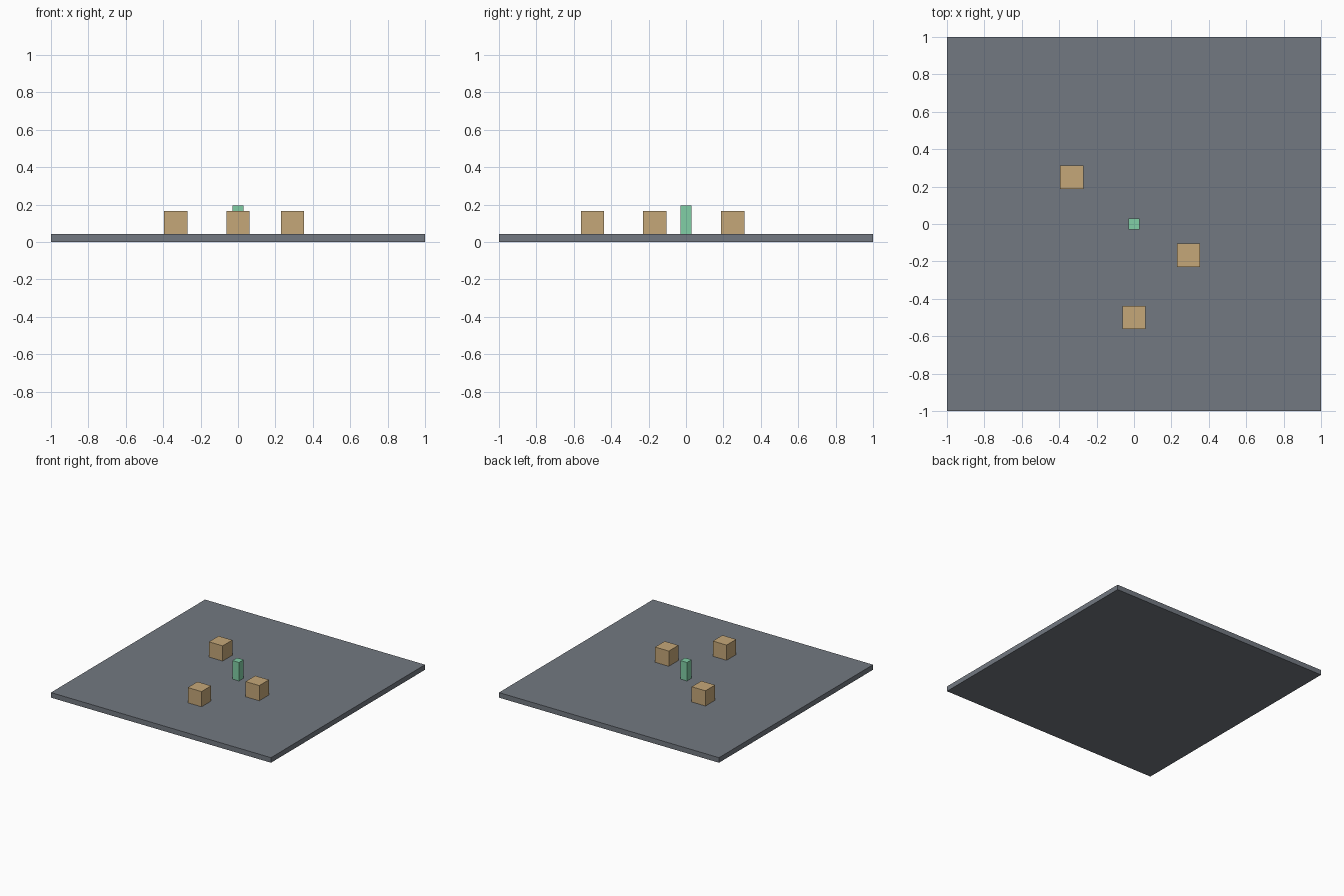
import bpy

if "Cube" in bpy.data.objects:
    bpy.data.objects.remove(bpy.data.objects["Cube"])

U = 1 / 24  # model grid: the floor is 48 x 48 x 1 of these


def material(name, rgb):
    m = bpy.data.materials.new(name)
    m.diffuse_color = (*rgb, 1)
    m.use_nodes = True
    m.node_tree.nodes["Principled BSDF"].inputs["Base Color"].default_value = m.diffuse_color
    return m


def box(name, x, y, base, size, mat):
    """Box standing on height base, centred on x, y."""
    sx, sy, sz = size
    bpy.ops.mesh.primitive_cube_add(size=1, location=(x, y, base + sz / 2))
    ob = bpy.context.object
    ob.name = name
    ob.scale = size
    bpy.ops.object.transform_apply(location=False, rotation=False, scale=True)
    ob.data.materials.append(mat)
    return ob


slate = material("slate", (0.17, 0.19, 0.22))
wood = material("wood", (0.56, 0.39, 0.19))
green = material("green", (0.22, 0.62, 0.38))

# Floor slab
box("floor", 0, 0, 0, (2, 2, U), slate)

# Crates scattered on the floor
for i, (x, y) in enumerate([(-8, 6), (7, -4), (0, -12)], 1):
    box(f"crate_{i}", x * U, y * U, U, (3 * U,) * 3, wood)

# Central marker post
box("center_post", 0, 0, U, (0.06, 0.06, 0.152), green)
